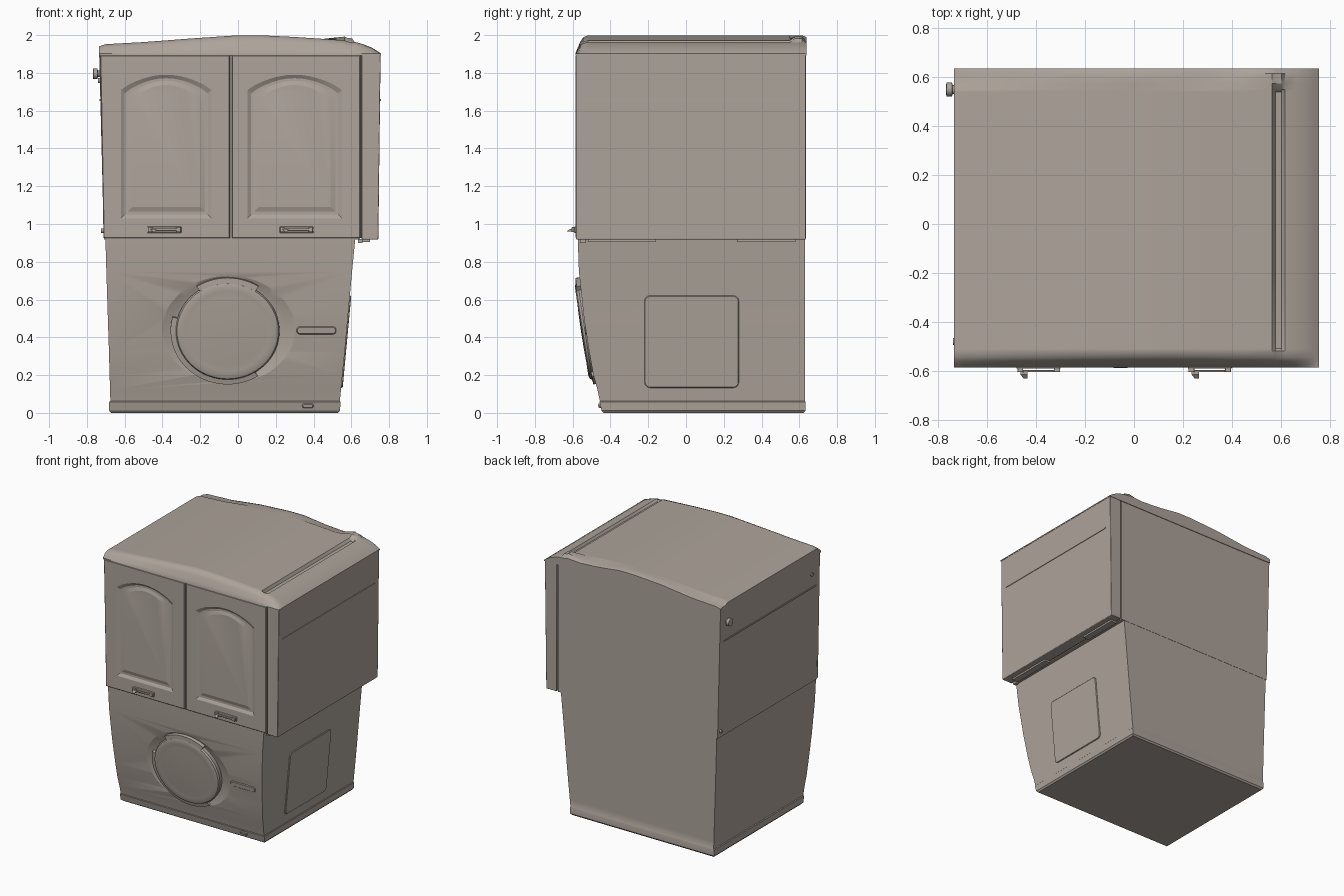
import bpy, bmesh, math

if "Cube" in bpy.data.objects:
    bpy.data.objects.remove(bpy.data.objects["Cube"])

clay = bpy.data.materials.new("warm grey")
clay.diffuse_color = (0.42, 0.37, 0.325, 1)
clay.use_nodes = True
clay.node_tree.nodes["Principled BSDF"].inputs["Base Color"].default_value = clay.diffuse_color


def finish(name, bm, bevel=0.0, loc=(0, 0, 0), rot=(0, 0, 0), angle=30):
    bmesh.ops.recalc_face_normals(bm, faces=bm.faces)
    me = bpy.data.meshes.new(name)
    bm.to_mesh(me)
    bm.free()
    ob = bpy.data.objects.new(name, me)
    bpy.context.collection.objects.link(ob)
    me.materials.append(clay)
    ob.location, ob.rotation_euler = loc, rot
    bpy.ops.object.select_all(action='DESELECT')
    ob.select_set(True)
    bpy.context.view_layer.objects.active = ob
    bpy.ops.object.shade_smooth_by_angle(angle=math.radians(angle))
    if bevel:
        m = ob.modifiers.new("bevel", 'BEVEL')
        m.width, m.segments, m.limit_method = bevel, 2, 'ANGLE'
    return ob


def loops_mesh(loops, cap_start=True, cap_end=True):
    """Skin a row of closed loops with equal point counts."""
    bm = bmesh.new()
    rows = [[bm.verts.new(p) for p in lp] for lp in loops]
    n = len(rows[0])
    for a, b in zip(rows, rows[1:]):
        for i in range(n):
            j = (i + 1) % n
            bm.faces.new((a[i], a[j], b[j], b[i]))
    if cap_start:
        bm.faces.new(rows[0])
    if cap_end:
        bm.faces.new(rows[-1])
    return bm


def loft(name, levels, bevel=0.0):
    """levels: (z, x0, x1, y0, y1)"""
    return finish(name, loops_mesh([[(a, c, z), (b, c, z), (b, d, z), (a, d, z)]
                                    for z, a, b, c, d in levels]), bevel)


def box(name, x0, x1, y0, y1, z0, z1, bevel=0.0):
    return loft(name, [(z0, x0, x1, y0, y1), (z1, x0, x1, y0, y1)], bevel)


def revolve(name, prof, sx, sz, loc, rot, n=64):
    """prof: (radius, y) around the y axis"""
    t = [2 * math.pi * i / n for i in range(n)]
    return finish(name, loops_mesh([[(r * sx * math.cos(a), y, r * sz * math.sin(a)) for a in t]
                                    for r, y in prof]), 0, loc, rot)


def plate(name, w, h, t, r, loc, rot):
    """rounded plate facing local -y"""
    def ring(inset, y):
        pts = []
        for k, (sx, sz) in enumerate(((1, 1), (-1, 1), (-1, -1), (1, -1))):
            for i in range(5):
                a = math.pi / 2 * (k + i / 4)
                pts.append((sx * (w / 2 - r) + (r - inset) * math.cos(a), y,
                            sz * (h / 2 - r) + (r - inset) * math.sin(a)))
        return pts
    return finish(name, loops_mesh([ring(0, t), ring(0, -t * .4), ring(t * .6, -t)]), 0, loc, rot)


def arc_band(name, r0, r1, a0, a1, y0, y1, sz, loc, rot, n=24):
    loops = []
    for i in range(n + 1):
        a = math.radians(a0 + (a1 - a0) * i / n)
        c, s = math.cos(a), math.sin(a) * sz
        loops.append([(r * c, y, r * s) for r, y in ((r0, y0), (r0, y1), (r1, y1 + .006), (r1, y0))])
    return finish(name, loops_mesh(loops), 0, loc, rot)


# Lower cabinet, tapered toward the floor with a small plinth ledge
lower = loft("lower_cabinet", [
    (0, -.672, .530, -.435, .622), (.012, -.682, .540, -.447, .632), (.058, -.682, .543, -.458, .632),
    (.062, -.676, .539, -.456, .630), (.12, -.677, .545, -.468, .630), (.2, -.680, .553, -.490, .630),
    (.32, -.683, .565, -.512, .630), (.5, -.689, .581, -.540, .630), (.75, -.697, .604, -.567, .630),
    (.925, -.702, .621, -.573, .630)])

# Shallow dish cut around the porthole
TILT = (.15, 0, 0)
cutter = revolve("dish_cutter", [(.265, .022), (.30, .014), (.34, 0), (.43, -.03)], 1, .87,
                 (-.05, -.527, .445), TILT)
cutter.hide_render = True
mod = lower.modifiers.new("dish", 'BOOLEAN')
mod.operation, mod.object, mod.solver = 'DIFFERENCE', cutter, 'EXACT'
bpy.ops.object.select_all(action='DESELECT')
lower.select_set(True)
bpy.context.view_layer.objects.active = lower
bpy.ops.object.modifier_apply(modifier=mod.name)
bpy.data.objects.remove(cutter)

# Porthole door with its rim and hinge tab
PORT = (-.055, -.527, .435)
revolve("porthole_door", [(.27, .03), (.275, -.008), (.268, -.02), (.25, -.026), (.225, -.024),
                          (.2, -.025), (.1, -.028), (.02, -.029)], 1, .95, PORT, TILT)
arc_band("porthole_rim", .26, .302, 165, 302, .03, -.012, .95, PORT, TILT)
arc_band("porthole_hinge", .25, .30, 57, 123, .03, -.022, .95, PORT, TILT)

# Lower front details and side access panel
plate("front_slot_plate", .21, .042, .008, .018, (.415, -.529, .437), TILT)
plate("plinth_button", .06, .024, .008, .011, (.37, -.456, .038), (.2, 0, 0))
plate("side_access_panel", .50, .49, .006, .03, (.571, .03, .377), (.093, 0, math.pi / 2))

# Upper cabinet and right-hand cover
loft("upper_cabinet", [(.918, -.710, .645, -.570, .632), (1.9, -.735, .645, -.570, .632)])
box("seam_filler", .6, .7, -.56, .618, .925, 1.9)
loft("right_cover", [(.918, .655, .743, -.582, .634), (1.9, .655, .755, -.582, .634)], .004)
for y0, y1 in ((-.52, -.16), (.27, .58)):
    box("underside_rail", .65, .70, y0, y1, .905, .92)
box("underside_clip", .635, .66, -.56, -.53, .90, .92)


# Cupboard doors with recessed arched panels
def door(name, x0, x1, p0, p1, lean):
    n = 13
    z0, z1, yb, yf = .925, 1.893, -.565, -.585

    def rect(y, e=0):
        a, b, c, d = x0 + e, x1 - e, z0 + e, z1 - e
        top = [(b + (a - lean - b) * i / (n - 1), y, d) for i in range(n)]
        return [(a, y, c), (b, y, c)] + top

    def arch(e, y):
        a, b = p0 + e, p1 - e
        top = []
        for i in range(n):
            u = i / (n - 1)
            top.append((b + (a - b) * u, y, 1.71 - e * .9 + .08 * math.sin(math.pi * u) ** .8))
        return [(a, y, 1.03 + e), (b, y, 1.03 + e)] + top

    finish(name, loops_mesh([rect(yb), rect(yf + .004), rect(yf, .004), arch(0, yf), arch(.02, yf + .012),
                             arch(.035, yf + .012), arch(.06, yf + .004)]), angle=15)


door("left_door", -.712, -.043, -.62, -.14, .018)
door("right_door", -.033, .648, .05, .55, 0)

# Door handles
for x in (-.39, .31):
    box("handle_plate", x - .09, x + .09, -.592, -.58, .953, .986, .003)
    box("handle_bar", x - .07, x + .07, -.606, -.598, .963, .977, .003)
    for s in (-1, 1):
        box("handle_post", x + s * .075 - .012, x + s * .075 + .012, -.606, -.585, .957, .983, .003)
    loft("handle_lever", [(.960, x - .062, x - .045, -.632, -.60), (.974, x - .075, x - .045, -.615, -.60)])

# Roof: height field, crowned along x, rounded at the front
PROFILE = [(-.737, 1.940), (-.70, 1.952), (-.5, 1.963), (-.25, 1.982), (0, 1.999), (.12, 1.999), (.3, 1.990),
           (.45, 1.980), (.565, 1.972), (.578, 1.966), (.604, 1.962), (.617, 1.964), (.66, 1.953),
           (.71, 1.933), (.74, 1.914), (.757, 1.902)]
ROWS = [(-.586, 0), (-.576, .25), (-.56, .65), (-.545, .88), (-.52, 1), (-.51, 1), (-.2, 1), (.2, 1),
        (.54, 1), (.55, 1), (.575, 1), (.615, 1), (.637, .9)]
bm = bmesh.new()
grid = []
for y, f in ROWS:
    row = []
    for x, z in PROFILE:
        z = 1.902 + (z - 1.902) * f
        if .57 < x < .61 and -.515 < y < .545:    # gutter
            z -= .014
        if .55 < x < .61 and .56 < y < .62:       # raised end of the gutter
            z += .02
        if y > .57 and (.2 < x < .5 or x < -.3):  # dip along the back edge
            z -= .014
        row.append(bm.verts.new((x, y, z)))
    grid.append(row)
for a, b in zip(grid, grid[1:]):
    for i in range(len(a) - 1):
        bm.faces.new((a[i], a[i + 1], b[i + 1], b[i]))
rim = [e for e in bm.edges if e.is_boundary]
ext = bmesh.ops.extrude_edge_only(bm, edges=rim)["geom"]
for v in ext:
    if isinstance(v, bmesh.types.BMVert):
        v.co.z = 1.893
bmesh.ops.holes_fill(bm, edges=[e for e in bm.edges if e.is_boundary], sides=0)
finish("roof", bm, angle=35)

# Trim lines and fittings on the sides
box("right_side_moulding", .74, .7565, -.53, .58, 1.652, 1.662)
box("left_side_moulding", -.734, -.72, -.53, .58, 1.652, 1.662)
SIDE = (0, 0, math.pi / 2)
revolve("left_pipe", [(.018, -.05), (.018, .01), (.028, .012), (.028, .034), (.022, .036)], 1, 1,
        (-.732, .55, 1.795), SIDE, 24)
revolve("left_pin", [(.012, -.02), (.012, .012)], 1, 1, (-.712, .6, .965), SIDE, 16)
revolve("left_knob", [(.014, -.02), (.014, .01)], 1, 1, (-.73, -.48, 1.76), SIDE, 16)
